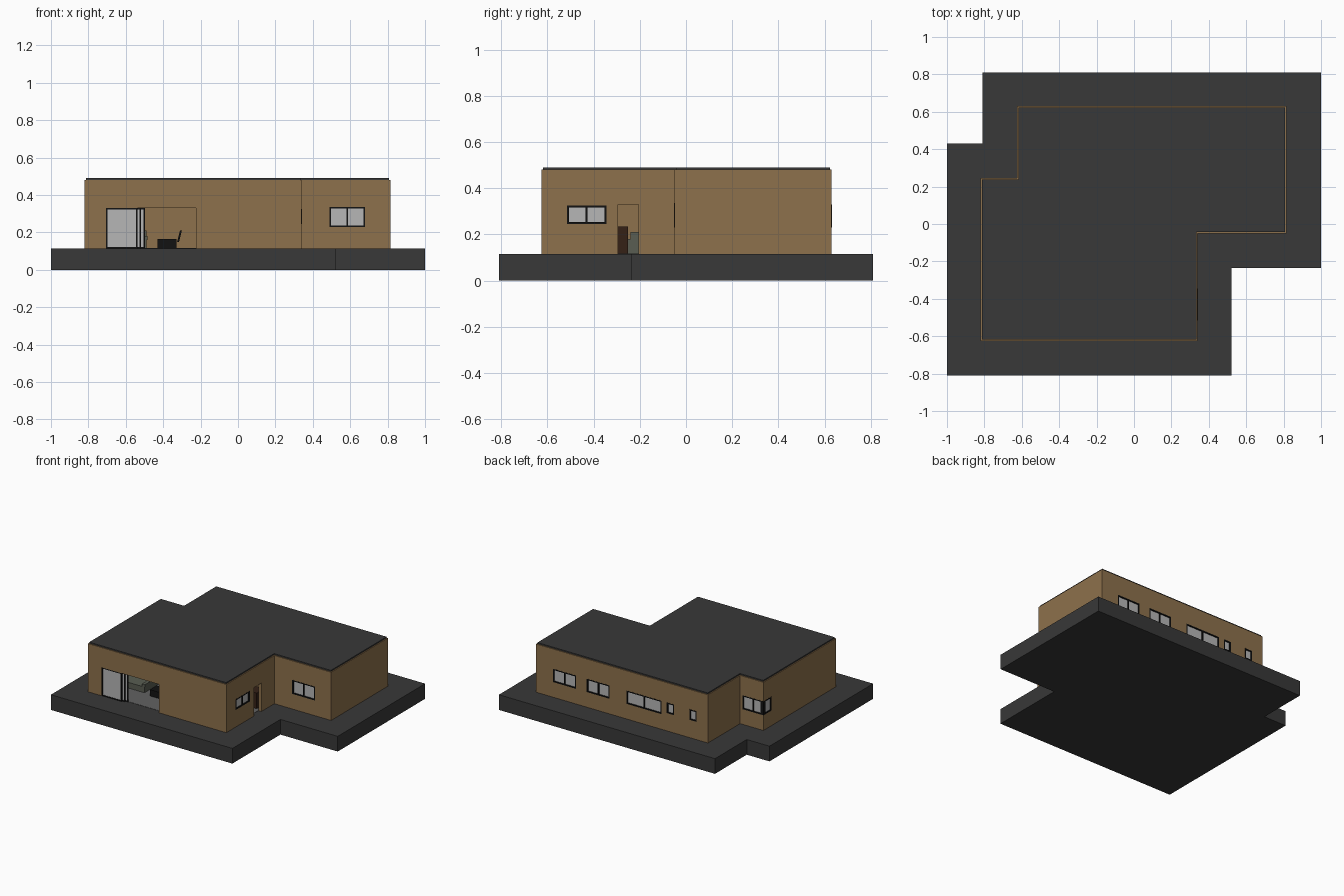
import bpy, bmesh
from mathutils import Vector

if "Cube" in bpy.data.objects:
    bpy.data.objects.remove(bpy.data.objects["Cube"])


def material(name, r, g, b):
    m = bpy.data.materials.new(name)
    m.diffuse_color = (r, g, b, 1)
    m.use_nodes = True
    m.node_tree.nodes["Principled BSDF"].inputs["Base Color"].default_value = m.diffuse_color
    return m


WOOD = material("wood_cladding", 0.27, 0.165, 0.072)
DARK = material("dark_grey", 0.04, 0.04, 0.04)
BLACK = material("black_frame", 0.006, 0.006, 0.006)
GLASS = material("glass", 0.47, 0.47, 0.47)
TILE = material("floor_tile", 0.12, 0.12, 0.12)
BROWN = material("dark_wood", 0.035, 0.015, 0.008)
FABRIC = material("sofa_fabric", 0.10, 0.11, 0.085)


def finish(name, bm, mat):
    bmesh.ops.recalc_face_normals(bm, faces=bm.faces)
    me = bpy.data.meshes.new(name)
    bm.to_mesh(me)
    bm.free()
    ob = bpy.data.objects.new(name, me)
    bpy.context.collection.objects.link(ob)
    if mat:
        me.materials.append(mat)
    return ob


def boxes(name, items, mat=None):
    """One object from (x0, x1, y0, y1, z0, z1) boxes."""
    bm = bmesh.new()
    for x0, x1, y0, y1, z0, z1 in items:
        vs = bmesh.ops.create_cube(bm, size=1)["verts"]
        for v in vs:
            v.co = Vector(((x0 + x1) / 2 + v.co.x * (x1 - x0),
                           (y0 + y1) / 2 + v.co.y * (y1 - y0),
                           (z0 + z1) / 2 + v.co.z * (z1 - z0)))
    return finish(name, bm, mat)


def prism(name, outline, z0, z1, mat=None):
    bm = bmesh.new()
    f = bm.faces.new([bm.verts.new((x, y, z0)) for x, y in outline])
    ext = bmesh.ops.extrude_face_region(bm, geom=[f], use_keep_orig=True)["geom"]
    for v in ext:
        if isinstance(v, bmesh.types.BMVert):
            v.co.z = z1
    return finish(name, bm, mat)


def inset(outline, d):
    """Shrink a counter-clockwise right-angled outline by d."""
    out = []
    for i, p in enumerate(outline):
        p = Vector(p)
        a = (p - Vector(outline[i - 1])).normalized()
        b = (Vector(outline[(i + 1) % len(outline)]) - p).normalized()
        out.append((p.x - (a.y + b.y) * d, p.y + (a.x + b.x) * d))
    return out


def cut(target, cutter):
    mod = target.modifiers.new("cut", "BOOLEAN")
    mod.operation = "DIFFERENCE"
    mod.solver = "EXACT"
    mod.object = cutter
    cutter.hide_render = True
    bpy.context.view_layer.objects.active = target
    bpy.ops.object.modifier_apply(modifier=mod.name)
    bpy.data.objects.remove(cutter)


G, TOP, T = 0.115, 0.48, 0.025      # slab top, wall top, wall thickness

# Plinth
prism("plinth", [(-1, -0.81), (0.52, -0.81), (0.52, -0.235), (1, -0.235),
                 (1, 0.81), (-0.81, 0.81), (-0.81, 0.43), (-1, 0.43)], 0, G, DARK)

# Outer walls as a hollow shell, floor and roof
plan = [(-0.82, -0.625), (0.34, -0.625), (0.34, -0.05), (0.815, -0.05),
        (0.815, 0.63), (-0.625, 0.63), (-0.625, 0.245), (-0.82, 0.245)]
walls = prism("walls", plan, G, TOP, WOOD)
cut(walls, prism("room_cutter", inset(plan, T), G - 0.1, TOP + 0.1))
prism("floor", inset(plan, T), G - 0.002, G + 0.002, TILE)
prism("roof", inset(plan, 0.007), TOP - 0.01, TOP + 0.01, DARK)


def oriented(axis, a0, a1, d0, d1, z0, z1):
    d0, d1 = min(d0, d1), max(d0, d1)
    return (a0, a1, d0, d1, z0, z1) if axis == "x" else (d0, d1, a0, a1, z0, z1)


def opening(axis, c, s, a0, a1, z0, z1):
    cut(walls, boxes("opening_cutter", [
        oriented(axis, a0, a1, c + s * 0.02, c - s * (T + 0.01), z0, z1)]))


def window(name, axis, c, s, a0, a1, z0, z1, panes):
    """Cut a wall running along axis at c, facing s; add frame and glass."""
    opening(axis, c, s, a0, a1, z0, z1)
    w, front, back = 0.008, c + s * 0.001, c - s * T
    bars = [(a0, a1, z0, z0 + w), (a0, a1, z1 - w, z1)]
    for i in range(panes + 1):
        m = a0 + w / 2 + (a1 - a0 - w) * i / panes
        bars.append((m - w / 2, m + w / 2, z0, z1))
    boxes(name + "_frame", [oriented(axis, p, q, front, back, u, v)
                            for p, q, u, v in bars], BLACK)
    boxes(name + "_glass", [oriented(axis, a0 + 0.002, a1 - 0.002, c - s * 0.007, c - s * 0.013,
                                     z0 + 0.002, z1 - 0.002)], GLASS)


# Windows
window("front_window", "x", -0.05, -1, 0.49, 0.68, 0.23, 0.335, 2)
window("side_window", "y", 0.34, 1, -0.515, -0.345, 0.245, 0.325, 2)
for i, (a0, a1, z0, n) in enumerate([(0.48, 0.673, 0.23, 2), (0.198, 0.39, 0.23, 2),
                                     (-0.235, 0.057, 0.23, 2), (-0.34, -0.28, 0.25, 1),
                                     (-0.53, -0.47, 0.25, 1)]):
    window(f"back_window_{i + 1}", "x", 0.63, 1, a0, a1, z0, 0.33, n)
window("corner_window_back", "x", 0.245, 1, -0.82, -0.645, 0.23, 0.335, 2)
window("corner_window_left", "y", -0.82, -1, 0.15, 0.245, 0.23, 0.335, 1)

# Doorways: wide terrace opening and side entrance
opening("x", -0.625, -1, -0.705, -0.225, G - 0.01, 0.33)
opening("y", 0.34, 1, -0.295, -0.205, G - 0.01, 0.33)

# Sliding glass panels stacked at the left of the terrace opening
for i, (x0, x1, y) in enumerate([(-0.705, -0.538, -0.623), (-0.70, -0.518, -0.614),
                                 (-0.695, -0.498, -0.605)]):
    y1, w = y + 0.008, 0.008
    boxes(f"sliding_panel_frame_{i + 1}", [
        (x0, x0 + w, y, y1, G, 0.33), (x1 - w, x1, y, y1, G, 0.33),
        (x0, x1, y, y1, G, G + w), (x0, x1, y, y1, 0.33 - w, 0.33)], BLACK)
    boxes(f"sliding_panel_glass_{i + 1}", [
        (x0 + w, x1 - w, y + 0.002, y + 0.006, G + w, 0.33 - w)], GLASS)

# Room partition and furniture seen through the openings
boxes("partition", [(-0.795, 0.315, 0.0, 0.015, G, TOP - 0.01)], WOOD)
boxes("sofa", [(-0.70, -0.49, -0.42, -0.20, G, 0.16), (-0.70, -0.49, -0.24, -0.20, 0.16, 0.21),
               (-0.51, -0.485, -0.42, -0.24, 0.16, 0.18)], FABRIC)
boxes("low_table", [(-0.43, -0.33, -0.44, -0.36, G, 0.165)], BLACK)
chair = boxes("chair_back", [(-0.325, -0.315, -0.44, -0.36, 0.15, 0.21)], BLACK)
for v in chair.data.vertices:
    if v.co.z > 0.2:
        v.co.x += 0.015
boxes("cabinets", [(0.10, 0.29, -0.19, -0.10, G, 0.235), (-0.10, 0.0, -0.33, -0.25, G, 0.235)], BROWN)
